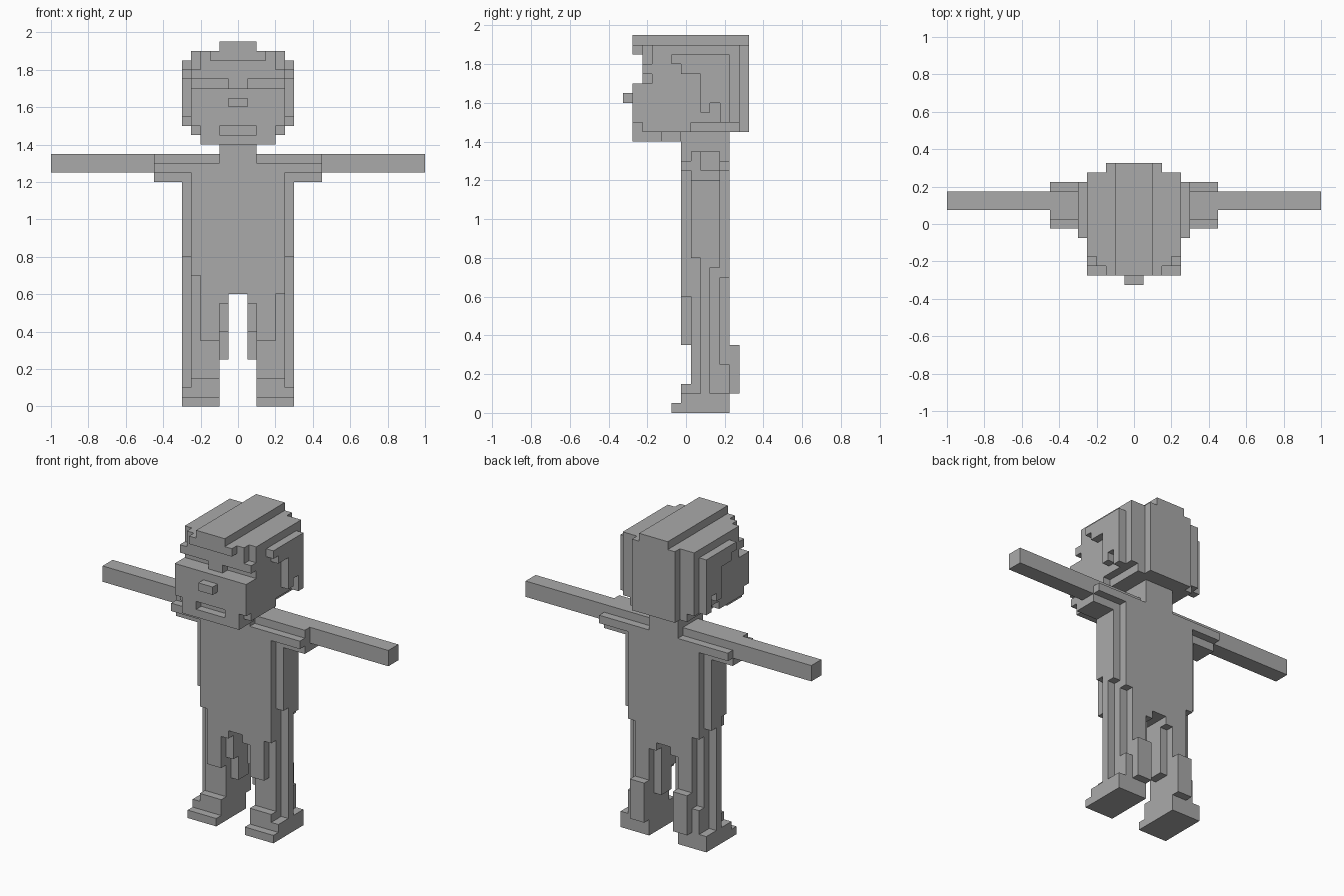
import bpy, bmesh
from mathutils import Vector

cube = bpy.data.objects.get("Cube")
if cube:
    bpy.data.objects.remove(cube, do_unlink=True)

UNIT = 0.05
Y_FRONT = -0.325          # grid row zero in depth

grey = bpy.data.materials.new("plain grey")
grey.use_nodes = True
grey.diffuse_color = (0.4, 0.4, 0.4, 1)
grey.node_tree.nodes["Principled BSDF"].inputs["Base Color"].default_value = (0.4, 0.4, 0.4, 1)


def cells(boxes):
    """Grid cells filled by boxes given as x0, x1, y0, y1, z0, z1."""
    return {(x, y, z) for x0, x1, y0, y1, z0, z1 in boxes
            for x in range(x0, x1) for y in range(y0, y1) for z in range(z0, z1)}


def flip(filled):
    return {(-1 - x, y, z) for x, y, z in filled}


def build(name, filled):
    """Skin a set of cells with its outer faces and merge the flat areas."""
    bm = bmesh.new()
    corners = {}

    def vert(p):
        key = tuple(p)
        if key not in corners:
            corners[key] = bm.verts.new((p[0] * UNIT, p[1] * UNIT + Y_FRONT, p[2] * UNIT))
        return corners[key]

    for cell in filled:
        for axis in range(3):
            u, v = [Vector([int(i == (axis + k) % 3) for i in range(3)]) for k in (1, 2)]
            for side in (0, 1):
                near = list(cell)
                near[axis] += 2 * side - 1
                if tuple(near) in filled:
                    continue
                p = Vector(cell)
                p[axis] += side
                loop = [p, p + u, p + u + v, p + v]
                bm.faces.new([vert(q) for q in (loop if side else loop[::-1])])
    bmesh.ops.dissolve_limit(bm, angle_limit=0.01, verts=bm.verts[:], edges=bm.edges[:])
    mesh = bpy.data.meshes.new(name)
    bm.to_mesh(mesh)
    bm.free()
    mesh.materials.append(grey)
    bpy.context.collection.objects.link(bpy.data.objects.new(name, mesh))


def centred(name, boxes, cuts=()):
    half = cells(boxes) - cells(cuts)
    build(name, half | flip(half))


def paired(name, boxes):
    half = cells(boxes)
    build("left_" + name, half)
    build("right_" + name, flip(half))


# Face: jaw, chin, cheeks, eye sockets with bridge, brow; the mouth is cut in
centred("face", [
    (0, 4, 1, 4, 28, 29), (0, 3, 4, 6, 28, 29),
    (0, 4, 1, 2, 29, 30), (0, 5, 2, 7, 29, 30),
    (0, 5, 1, 7, 30, 34),
    (0, 5, 3, 7, 34, 35), (0, 1, 2, 3, 34, 35),
    (0, 5, 2, 7, 35, 36),
], cuts=[(0, 2, 1, 2, 29, 30)])
centred("nose", [(0, 1, 0, 1, 32, 33)])

# Hair: crown, fringe, top ridge, back layers
centred("hair", [
    (0, 5, 3, 12, 36, 38), (0, 4, 2, 3, 36, 38), (0, 3, 1, 2, 37, 38),
    (0, 2, 1, 13, 38, 39),
    (0, 5, 7, 12, 30, 36), (0, 4, 7, 12, 29, 30), (0, 3, 12, 13, 29, 38),
])
# Stepped side hair around the ears
paired("side_hair", [
    (5, 6, 5, 11, 36, 37), (5, 6, 6, 11, 35, 36), (5, 6, 8, 11, 32, 35),
    (5, 6, 8, 9, 31, 32), (5, 6, 10, 11, 30, 32),
])

# Neck and torso with a raised panel on each flank
centred("neck", [(0, 2, 6, 11, 26, 29)])
centred("torso", [
    (0, 4, 6, 11, 12, 26), (4, 5, 6, 11, 14, 26),
    (5, 6, 7, 10, 16, 24), (5, 6, 8, 10, 15, 16),
])
build("left_shirt_hem", cells([(4, 5, 6, 7, 12, 14)]))

# Shoulders and straight arms
paired("shoulder", [(5, 9, 6, 11, 25, 26), (2, 9, 7, 10, 26, 27), (5, 9, 7, 10, 24, 25)])
paired("arm", [(9, 20, 8, 10, 25, 27)])

# Legs: thigh, outer side, shin, calf, inner thigh, trouser stripe
paired("leg", [
    (2, 4, 6, 11, 7, 12), (4, 5, 7, 10, 3, 14), (2, 4, 7, 11, 3, 7),
    (4, 5, 10, 11, 3, 5), (2, 4, 11, 12, 2, 7),
    (1, 2, 6, 11, 11, 12), (1, 2, 7, 10, 8, 11), (1, 2, 8, 10, 5, 8),
    (5, 6, 8, 9, 2, 15),
])
paired("shoe", [(2, 6, 5, 11, 0, 1), (2, 6, 6, 11, 1, 2), (2, 5, 6, 11, 2, 3)])
